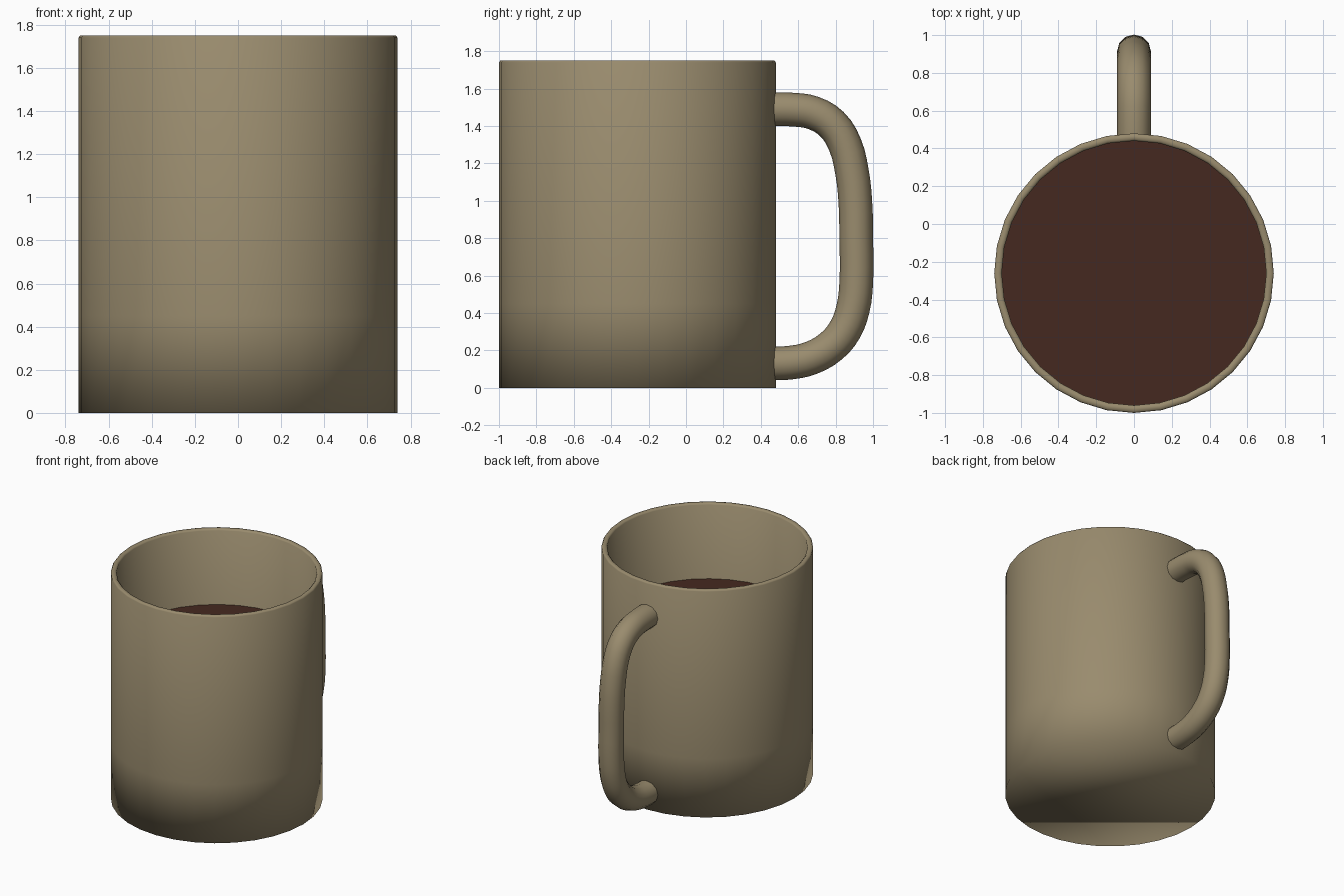
import bpy, bmesh, math

if "Cube" in bpy.data.objects:
    bpy.data.objects.remove(bpy.data.objects["Cube"])

CY = -0.26      # centre of the cup in y
SIDES = 32


def material(name, rgb):
    m = bpy.data.materials.new(name)
    m.diffuse_color = (*rgb, 1)
    m.use_nodes = True
    m.node_tree.nodes["Principled BSDF"].inputs["Base Color"].default_value = m.diffuse_color
    return m


clay = material("clay", (0.32, 0.26, 0.155))
brown = material("coffee_brown", (0.06, 0.022, 0.014))


def lathe(name, profile, mat):
    """Revolve (radius, z) points around the cup axis; close both ends."""
    bm = bmesh.new()
    rings = []
    for r, z in profile:
        rings.append([bm.verts.new((r * math.cos(a), CY + r * math.sin(a), z))
                      for a in (2 * math.pi * i / SIDES for i in range(SIDES))])
    for a, b in zip(rings, rings[1:]):
        for i in range(SIDES):
            j = (i + 1) % SIDES
            bm.faces.new((a[i], a[j], b[j], b[i]))
    bm.faces.new(rings[0][::-1])
    if len(rings) > 1:
        bm.faces.new(rings[-1])
        bmesh.ops.recalc_face_normals(bm, faces=bm.faces)
    else:
        bmesh.ops.reverse_faces(bm, faces=bm.faces)
    mesh = bpy.data.meshes.new(name)
    bm.to_mesh(mesh)
    bm.free()
    mesh.materials.append(mat)
    mesh.shade_smooth()
    obj = bpy.data.objects.new(name, mesh)
    bpy.context.collection.objects.link(obj)
    return obj


# cup: outer wall, rounded rim, inner wall and floor
lathe("cup", [(0.74, 0), (0.74, 0.45), (0.74, 1.74), (0.733, 1.75),
              (0.71, 1.75), (0.70, 1.74), (0.70, 0.3), (0.70, 0.05)], clay)

# coffee surface
lathe("coffee", [(0.70, 1.17)], brown)

# handle: round tube along a D-shaped path in the yz plane
path = [(0.45, 1.49), (0.58, 1.487), (0.68, 1.47), (0.78, 1.41), (0.85, 1.30),
        (0.888, 1.15), (0.905, 1.0), (0.91, 0.8), (0.91, 0.56), (0.892, 0.42),
        (0.85, 0.31), (0.78, 0.225), (0.67, 0.16), (0.56, 0.135), (0.45, 0.13)]
curve = bpy.data.curves.new("handle", 'CURVE')
curve.dimensions = '3D'
curve.bevel_depth = 0.09
curve.bevel_resolution = 4
curve.resolution_u = 3
curve.use_fill_caps = True
spline = curve.splines.new('BEZIER')
spline.bezier_points.add(len(path) - 1)
for p, (y, z) in zip(spline.bezier_points, path):
    p.co = (0, y, z)
    p.handle_left_type = p.handle_right_type = 'AUTO'
curve.materials.append(clay)
handle = bpy.data.objects.new("handle", curve)
bpy.context.collection.objects.link(handle)
bpy.context.view_layer.objects.active = handle
handle.select_set(True)
bpy.ops.object.convert(target='MESH')
bpy.ops.object.shade_smooth_by_angle(angle=math.radians(50))
